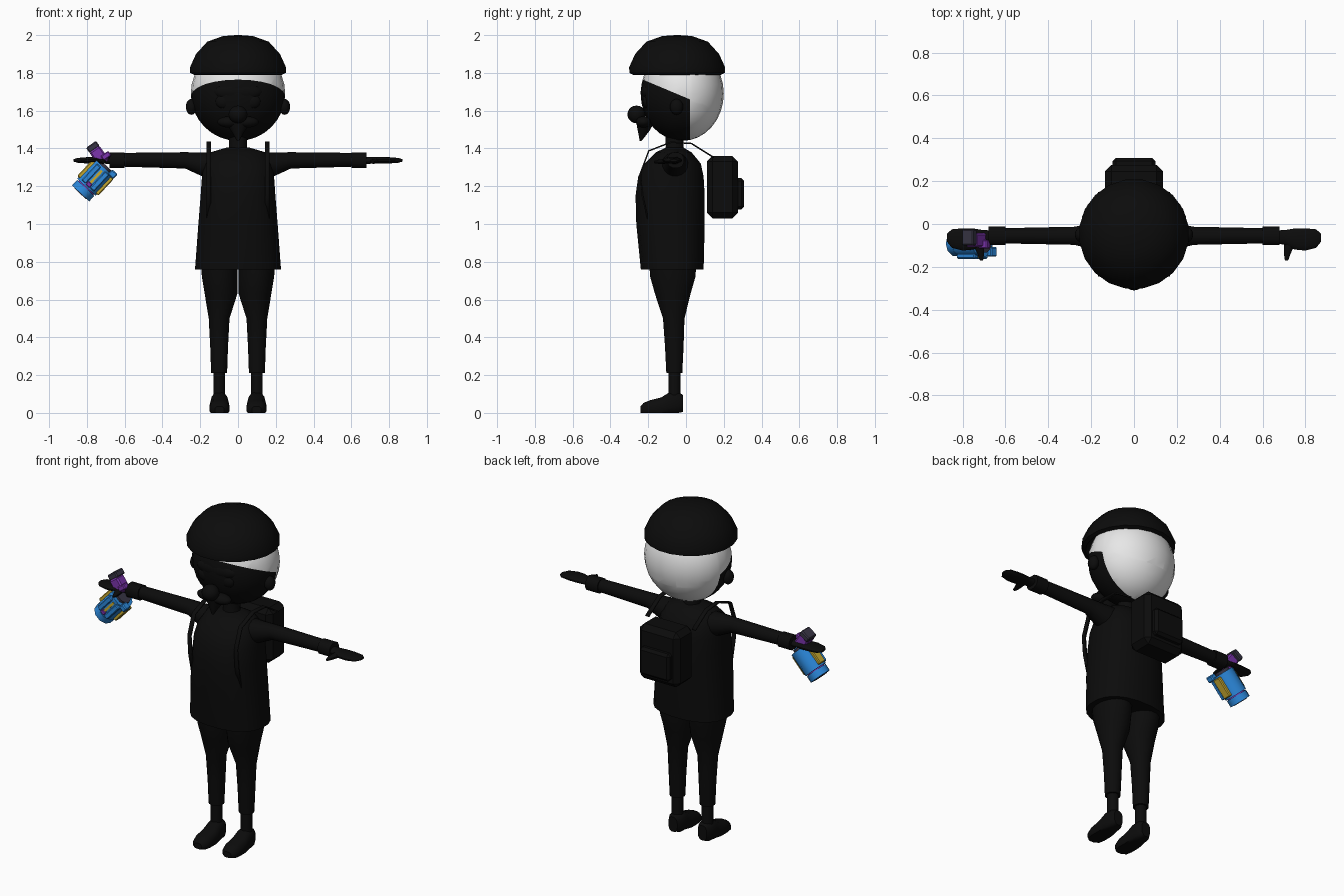
import bpy, bmesh, math
from mathutils import Matrix, Vector

default_cube = bpy.data.objects.get("Cube")
if default_cube:
    bpy.data.objects.remove(default_cube, do_unlink=True)


def material(name, red, green, blue):
    mat = bpy.data.materials.new(name)
    mat.use_nodes = True
    mat.diffuse_color = (red, green, blue, 1)
    shader = mat.node_tree.nodes["Principled BSDF"]
    shader.inputs["Base Color"].default_value = (red, green, blue, 1)
    shader.inputs["Roughness"].default_value = 0.8
    return mat


BLACK = material("black", .0035, .0035, .0035)
WHITE = material("white", .8, .8, .8)
BLUE = material("bright blue", .025, .25, .72)
YELLOW = material("golden yellow", .58, .4, .03)
PURPLE = material("purple", .2, .035, .42)
GREY = material("dark grey", .04, .036, .06)


def finish(name, bm, mats, mirrored=False, bevel=0, smooth=True):
    """Turn a bmesh into a named object with its materials and modifiers."""
    bmesh.ops.recalc_face_normals(bm, faces=bm.faces)
    mesh = bpy.data.meshes.new(name)
    bm.to_mesh(mesh)
    bm.free()
    for mat in mats:
        mesh.materials.append(mat)
    if smooth:
        mesh.shade_smooth()
        mesh.set_sharp_from_angle(angle=math.radians(40))
    obj = bpy.data.objects.new(name, mesh)
    bpy.context.scene.collection.objects.link(obj)
    if bevel:
        mod = obj.modifiers.new("bevel", "BEVEL")
        mod.width, mod.segments = bevel, 1
    if mirrored:
        obj.modifiers.new("mirror", "MIRROR")
    return obj


def loft(name, mat, axis, rings, sides=16, power=1.0, floor=None, mirrored=False):
    """Skin ellipses; each ring is (position, centre a, centre b, radius a, radius b)."""
    bm = bmesh.new()
    loops = []

    def shaped(value):
        return math.copysign(abs(value) ** power, value)

    for t, a, b, radius_a, radius_b in rings:
        loop = []
        for i in range(sides):
            angle = math.tau * (i + .5) / sides
            u = a + radius_a * shaped(math.cos(angle))
            v = b + radius_b * shaped(math.sin(angle))
            point = {"x": (t, u, v), "y": (u, t, v), "z": (u, v, t)}[axis]
            if floor is not None:
                point = (point[0], point[1], max(point[2], floor))
            loop.append(bm.verts.new(point))
        loops.append(loop)
    for low, high in zip(loops, loops[1:]):
        for i in range(sides):
            j = (i + 1) % sides
            bm.faces.new((low[i], low[j], high[j], high[i]))
    bm.faces.new(loops[0])
    bm.faces.new(loops[-1])
    return finish(name, bm, [mat], mirrored)


def ellipsoid(name, mat, centre, radii, mirrored=False):
    bm = bmesh.new()
    place = Matrix.Translation(centre) @ Matrix.Diagonal((*radii, 1))
    bmesh.ops.create_uvsphere(bm, u_segments=16, v_segments=10, radius=1, matrix=place)
    return finish(name, bm, [mat], mirrored)


def box(name, mat, centre, size, bevel=0, frame=Matrix()):
    bm = bmesh.new()
    place = frame @ Matrix.Translation(centre) @ Matrix.Diagonal((*size, 1))
    bmesh.ops.create_cube(bm, size=1, matrix=place)
    return finish(name, bm, [mat], bevel=bevel, smooth=False)


# Head: white skull with the dark face cut in by two planes
bm = bmesh.new()
place = Matrix.Translation((0, -.02, 1.69)) @ Matrix.Diagonal((.25, .22, .25, 1))
bmesh.ops.create_uvsphere(bm, u_segments=24, v_segments=16, radius=1, matrix=place)
corner = Vector((0, .02, 1.66))
brow_normal = Vector((0, .42, 1))
side_normal = Vector((0, 1, 0))
for normal in (brow_normal, side_normal):
    geometry = bm.verts[:] + bm.edges[:] + bm.faces[:]
    bmesh.ops.bisect_plane(bm, geom=geometry, plane_co=corner, plane_no=normal)
for face in bm.faces:
    offset = face.calc_center_median() - corner
    is_face = offset.dot(brow_normal) < 0 and offset.dot(side_normal) < 0
    face.material_index = 1 if is_face else 0
finish("head", bm, [WHITE, BLACK])

# Facial features
ellipsoid("eye", BLACK, (.075, -.205, 1.65), (.045, .025, .04), True)
ellipsoid("ear", BLACK, (.247, -.05, 1.62), (.029, .035, .042), True)
ellipsoid("nose", BLACK, (0, -.262, 1.58), (.05, .048, .047))
ellipsoid("brow", BLACK, (0, -.205, 1.7), (.13, .035, .05))
ellipsoid("moustache", BLACK, (.045, -.225, 1.54), (.065, .04, .03), True)
loft("goatee", BLACK, "z", [
    (1.44, 0, -.24, .006, .005),
    (1.49, 0, -.225, .035, .03),
    (1.54, 0, -.215, .07, .05)])

# Cap: revolved dome with a hollow rim
cap_profile = [(.19, 1.84), (.235, 1.79), (.256, 1.8), (.257, 1.83),
               (.225, 1.9), (.165, 1.965), (.08, 1.995), (.01, 2)]
loft("cap", BLACK, "z", [(z, 0, -.047, r, r) for r, z in cap_profile], sides=20)

# Body
loft("neck", BLACK, "z", [
    (1.36, 0, -.06, .06, .06),
    (1.41, 0, -.06, .048, .048),
    (1.48, 0, -.06, .05, .05)])
loft("shirt", BLACK, "z", [
    (.76, 0, -.073, .23, .168),
    (1, 0, -.082, .212, .183),
    (1.15, 0, -.084, .2, .185),
    (1.25, 0, -.08, .193, .175),
    (1.32, 0, -.07, .18, .15),
    (1.38, 0, -.065, .145, .095),
    (1.405, 0, -.06, .06, .045)], sides=20, power=.85)
loft("trouser_leg", BLACK, "z", [
    (.8, .1, -.07, .1, .128),
    (.72, .097, -.07, .096, .122),
    (.63, .09, -.07, .088, .096),
    (.5, .1, -.065, .056, .058),
    (.35, .1, -.062, .048, .05),
    (.21, .1, -.062, .043, .043)], mirrored=True)
loft("ankle", BLACK, "z", [
    (.08, .1, -.062, .032, .033),
    (.23, .1, -.062, .032, .033)], sides=12, mirrored=True)
loft("shoe", BLACK, "y", [
    (-.015, .098, .05, .03, .045),
    (-.04, .098, .05, .045, .06),
    (-.09, .098, .045, .048, .064),
    (-.13, .098, .025, .053, .058),
    (-.19, .098, .02, .053, .048),
    (-.225, .098, .015, .045, .038),
    (-.242, .098, .015, .025, .02)], floor=0, power=.8, mirrored=True)

# Arms
loft("sleeve", BLACK, "x", [
    (.12, -.06, 1.305, .08, .075),
    (.2, -.058, 1.318, .06, .062),
    (.28, -.055, 1.337, .043, .044),
    (.62, -.055, 1.34, .036, .037)], mirrored=True)
loft("cuff", BLACK, "x", [
    (.6, -.055, 1.338, .044, .042),
    (.68, -.055, 1.338, .045, .042)], sides=12, power=.8, mirrored=True)
loft("hand", BLACK, "x", [
    (.66, -.06, 1.337, .03, .02),
    (.71, -.063, 1.337, .036, .018),
    (.75, -.07, 1.337, .05, .018),
    (.8, -.072, 1.337, .053, .017),
    (.85, -.068, 1.337, .044, .013),
    (.872, -.064, 1.337, .02, .006)], mirrored=True)
loft("thumb", BLACK, "y", [
    (-.08, .73, 1.334, .03, .014),
    (-.14, .715, 1.33, .016, .012),
    (-.17, .712, 1.328, .008, .006)], sides=10, mirrored=True)

# Backpack and its ribbon straps
box("backpack", BLACK, (0, .193, 1.195), (.27, .166, .33), .03)
box("backpack_pocket", BLACK, (0, .275, 1.16), (.2, .066, .165), .015)
strap_path = [(-.2, 1), (-.235, 1.15), (-.245, 1.27), (-.2, 1.39),
              (-.08, 1.437), (.03, 1.43), (.15, 1.355)]
bm = bmesh.new()
edges = [[bm.verts.new((x, y, z)) for x in (.143, .167)] for y, z in strap_path]
for first, second in zip(edges, edges[1:]):
    bm.faces.new((*first, *reversed(second)))
strap = finish("strap", bm, [BLACK], mirrored=True)
strap.modifiers.new("thickness", "SOLIDIFY").thickness = .008

# Toy blaster: local x runs to the muzzle, local z to its outer side
aim = Vector((-.68, 0, -.73)).normalized()
across = Vector((0, 1, 0))
blaster = Matrix.Translation((-.765, -.09, 1.235)) @ Matrix(
    (aim, across, aim.cross(across))).transposed().to_4x4()


def blaster_tube(name, mat, start, end, radius):
    tube = loft(name, mat, "x", [(start, 0, 0, radius, radius),
                                 (end, 0, 0, radius, radius)], sides=10)
    tube.matrix_world = blaster


blaster_tube("blaster_body", BLUE, -.085, .055, .066)
blaster_tube("blaster_collar", PURPLE, .05, .065, .054)
blaster_tube("blaster_muzzle", BLUE, .06, .1, .062)
blaster_tube("blaster_bore", GREY, .09, .103, .042)
blaster_tube("blaster_rear", GREY, -.1, -.08, .045)
for side in (-1, 1):
    box("blaster_rail", YELLOW, (-.015, 0, .064 * side), (.12, .05, .025), .005, blaster)
for offset in (-.03, .03):
    box("blaster_side_panel", BLUE, (-.015, -.06, offset), (.12, .025, .03), .005, blaster)
box("blaster_stripe", YELLOW, (-.02, -.062, 0), (.09, .012, .014), 0, blaster)
box("blaster_badge", PURPLE, (.035, -.063, 0), (.025, .018, .03), .004, blaster)
box("blaster_sight", BLUE, (-.09, -.04, .055), (.035, .045, .04), .006, blaster)

# Grip rising through the hand
grip = Matrix.Translation((-.735, -.075, 1.36)) @ Matrix.Rotation(math.radians(-35), 4, "Y")
box("blaster_grip", PURPLE, (0, 0, 0), (.065, .065, .09), .008, grip)
box("blaster_trigger_guard", PURPLE, (.03, -.02, -.02), (.05, .04, .03), .005, grip)
box("blaster_grip_cap", GREY, (0, .012, .058), (.065, .075, .035), .006, grip)
